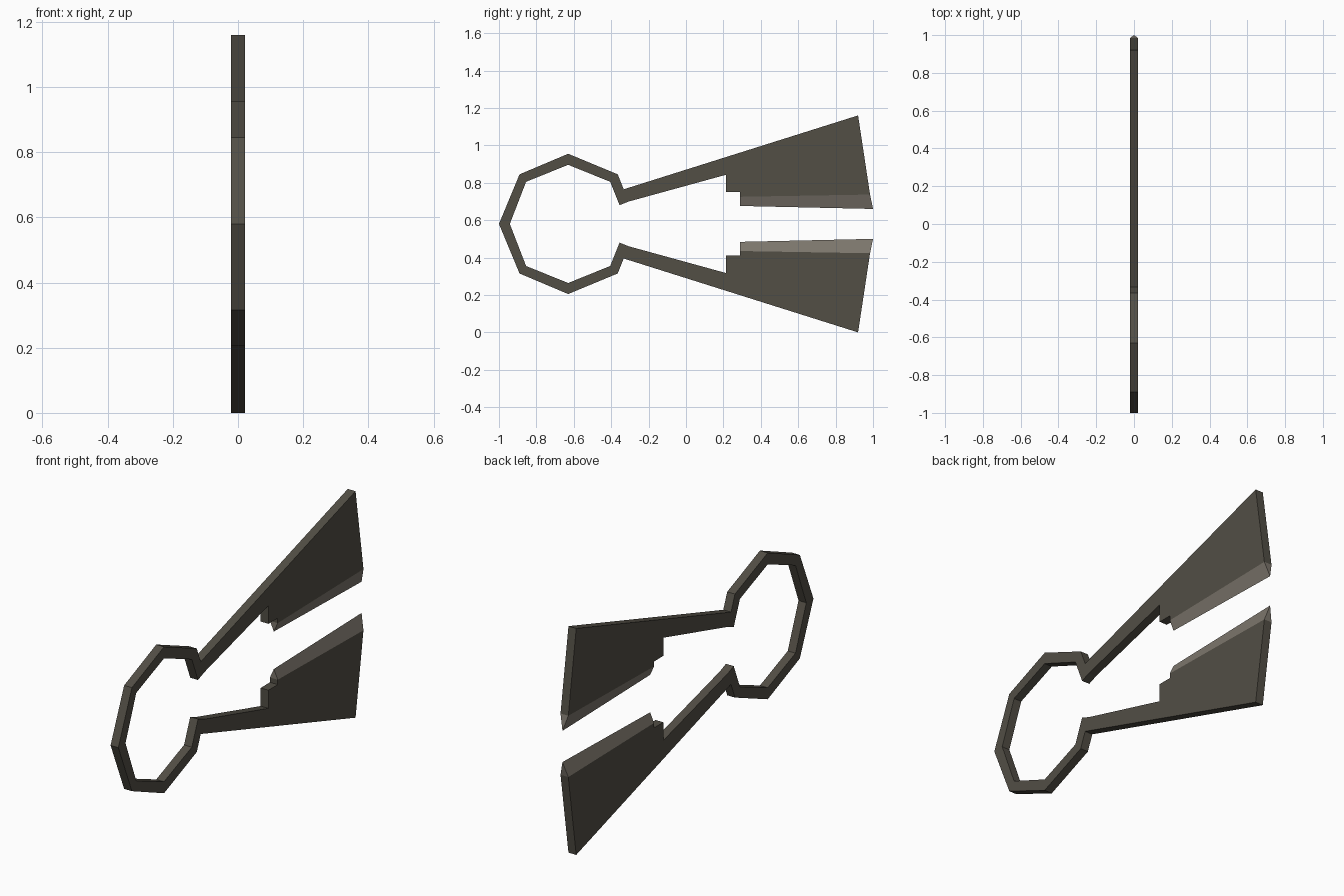
import bpy
import bmesh

cube = bpy.data.objects.get("Cube")
if cube:
    bpy.data.objects.remove(cube, do_unlink=True)

HALF = 0.022     # half the plate thickness
MID = 0.58       # height of the mirror line


def material(name, rgb):
    mat = bpy.data.materials.new(name)
    mat.use_nodes = True
    mat.diffuse_color = (*rgb, 1)
    mat.node_tree.nodes["Principled BSDF"].inputs["Base Color"].default_value = (*rgb, 1)
    return mat


def finish(name, bm, mat):
    bmesh.ops.recalc_face_normals(bm, faces=bm.faces)
    mesh = bpy.data.meshes.new(name)
    bm.to_mesh(mesh)
    bm.free()
    mesh.materials.append(mat)
    obj = bpy.data.objects.new(name, mesh)
    bpy.context.collection.objects.link(obj)
    return obj


def flip(points):
    return [(y, 2 * MID - z) for y, z in points]


dark_iron = material("dark iron", (0.085, 0.077, 0.060))
ground_steel = material("ground steel", (0.205, 0.183, 0.152))

# Upper half of the outline (y, z): outside of the bow, blade, notch, inside of the bow
bow_outside = [(-1.0, MID), (-0.89, 0.845), (-0.63, 0.955), (-0.365, 0.845), (-0.333, 0.765)]
heel, toe = (0.29, 0.725), (0.984, 0.737)
blade = [(0.92, 1.16), toe, heel, (0.29, 0.75), (0.215, 0.75), (0.215, 0.843)]
bow_inside = [(-0.305, 0.70), (-0.355, 0.68), (-0.405, 0.805), (-0.63, 0.896),
              (-0.855, 0.805), (-0.942, MID)]
upper = bow_outside + blade + bow_inside
outline = upper + flip(upper[1:-1])[::-1]

# Sprung bow with both blades, one flat plate
bm = bmesh.new()
plate = bm.faces.new([bm.verts.new((-HALF, y, z)) for y, z in outline])
extruded = bmesh.ops.extrude_face_region(bm, geom=[plate], use_keep_orig=True)
new_verts = [g for g in extruded["geom"] if isinstance(g, bmesh.types.BMVert)]
bmesh.ops.translate(bm, verts=new_verts, vec=(2 * HALF, 0, 0))
finish("bow_and_blades", bm, dark_iron)

# Sharpened bevels, tapering to a knife edge on the facing sides of the blades
bevel = [heel, toe, (1.0, 0.66), (0.29, 0.676)]
for name, points in (("upper_cutting_edge", bevel), ("lower_cutting_edge", flip(bevel))):
    bm = bmesh.new()
    left, right = ([bm.verts.new((x, y, z)) for y, z in points[:2]] for x in (HALF, -HALF))
    tip, back = [bm.verts.new((0, y, z)) for y, z in points[2:]]
    for side in (left, right):
        bm.faces.new((*side, tip, back))
    bm.faces.new((left[0], right[0], back))
    bm.faces.new((left[1], right[1], tip))
    bm.faces.new((left[0], left[1], right[1], right[0]))
    finish(name, bm, ground_steel)
